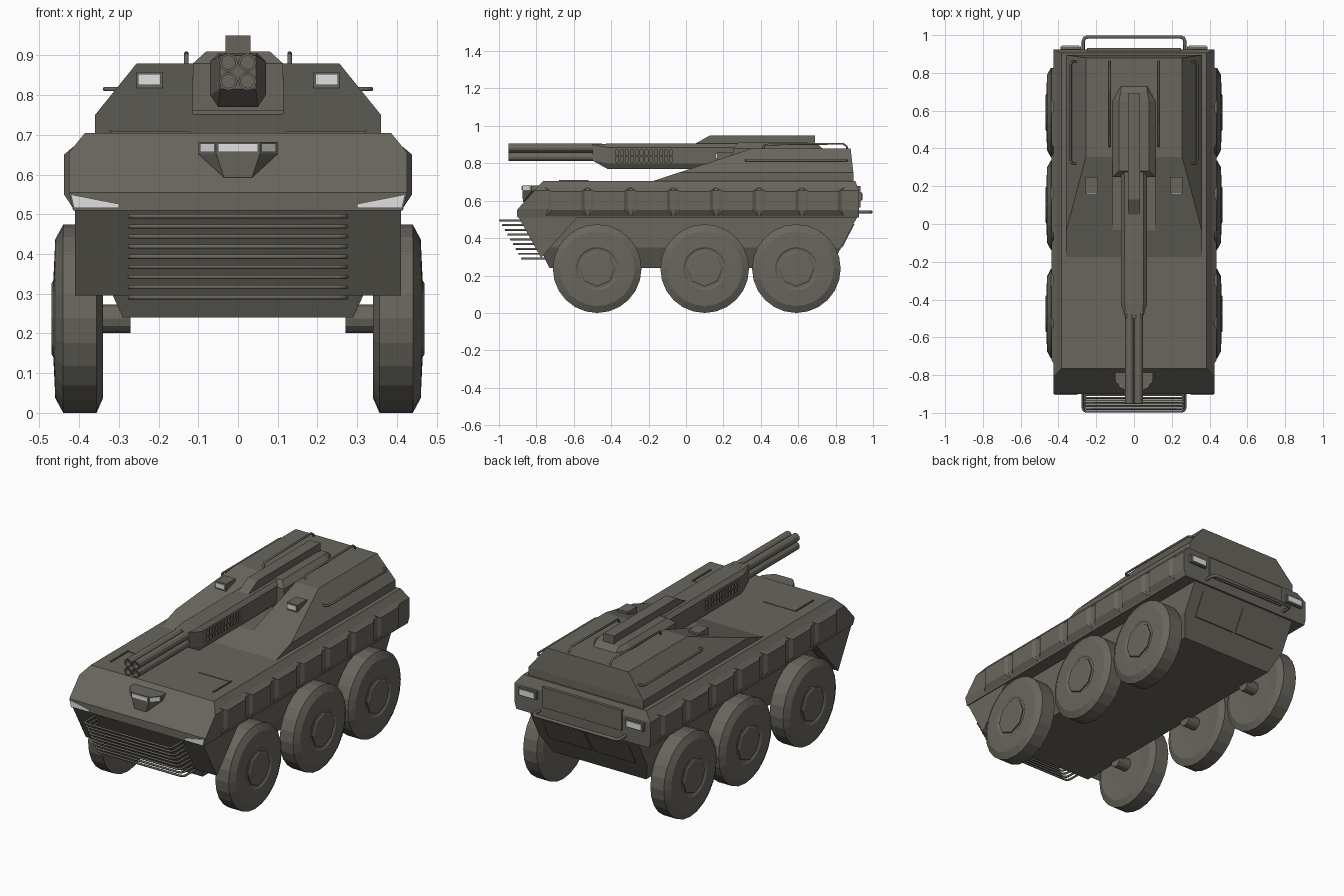
import bpy, bmesh, math
from mathutils import Vector

if "Cube" in bpy.data.objects:
    bpy.data.objects.remove(bpy.data.objects["Cube"], do_unlink=True)


def material(name, rgb):
    m = bpy.data.materials.new(name)
    m.use_nodes = True
    m.diffuse_color = (*rgb, 1)
    m.node_tree.nodes["Principled BSDF"].inputs["Base Color"].default_value = (*rgb, 1)
    return m


ARMOUR = material("olive grey armour", (0.14, 0.132, 0.11))
LAMP = material("white lamp", (0.75, 0.75, 0.75))


def finish(name, bm, mat):
    bmesh.ops.recalc_face_normals(bm, faces=bm.faces)
    me = bpy.data.meshes.new(name)
    bm.to_mesh(me)
    bm.free()
    me.materials.append(mat)
    ob = bpy.data.objects.new(name, me)
    bpy.context.collection.objects.link(ob)
    return ob


def solid(name, pts, mat=ARMOUR, mirror=True):
    """Convex solid around points, mirrored across x when asked."""
    bm = bmesh.new()
    both = list(pts) + ([(-x, y, z) for x, y, z in pts] if mirror else [])
    for p in sorted(set(both)):
        bm.verts.new(p)
    res = bmesh.ops.convex_hull(bm, input=bm.verts)
    junk = [v for v in res["geom_interior"] if isinstance(v, bmesh.types.BMVert)]
    bmesh.ops.delete(bm, geom=junk, context="VERTS")
    bmesh.ops.dissolve_limit(bm, angle_limit=0.01, verts=bm.verts, edges=bm.edges)
    return finish(name, bm, mat)


def corners(x, y, z):
    return [(a, b, c) for a in x for b in y for c in z]


def extrude_x(half, profile):
    return [(half, y, z) for y, z in profile]


def pair(name, pts, mat=ARMOUR):
    for side, s in (("left", 1), ("right", -1)):
        solid(f"{side}_{name}", [(s * x, y, z) for x, y, z in pts], mat, False)


def turned(name, rings, centre, axis="x", sides=24):
    """Rings of (position along axis, radius), capped at both ends."""
    bm = bmesh.new()
    loops = []
    for d, r in rings:
        loop = []
        for i in range(sides):
            a = math.tau * i / sides
            u, w = r * math.sin(a), r * math.cos(a)
            off = Vector((d, u, w)) if axis == "x" else Vector((u, d, w))
            loop.append(bm.verts.new(Vector(centre) + off))
        loops.append(loop)
    for a, b in zip(loops, loops[1:]):
        for i in range(sides):
            j = (i + 1) % sides
            bm.faces.new((a[i], a[j], b[j], b[i]))
    bm.faces.new(loops[0])
    bm.faces.new(loops[-1])
    return finish(name, bm, ARMOUR)


def tube(name, pts, radius):
    cu = bpy.data.curves.new(name, "CURVE")
    cu.dimensions = "3D"
    cu.bevel_depth, cu.bevel_resolution, cu.use_fill_caps = radius, 1, True
    sp = cu.splines.new("POLY")
    sp.points.add(len(pts) - 1)
    for p, co in zip(sp.points, pts):
        p.co = (*co, 1)
    cu.materials.append(ARMOUR)
    bpy.context.collection.objects.link(bpy.data.objects.new(name, cu))


def u_bar(name, half, y0, y1, z, radius):
    c = 0.02 if y1 > y0 else -0.02
    k = [(half, y0), (half, y1 - c), (half - 0.006, y1 - c * 0.3), (half - 0.02, y1)]
    tube(name, [(x, y, z) for x, y in k] + [(-x, y, z) for x, y in reversed(k)], radius)


def cut(target, cutter):
    mod = target.modifiers.new("cut", "BOOLEAN")
    mod.operation, mod.solver, mod.object = "DIFFERENCE", "EXACT", cutter
    bpy.context.view_layer.objects.active = target
    bpy.ops.object.modifier_apply(modifier=mod.name)
    bpy.data.objects.remove(cutter, do_unlink=True)


# Upper hull
solid("upper_hull", extrude_x(0.415, [(-0.9, 0.51), (0.925, 0.51)])
      + extrude_x(0.426, [(-0.9, 0.555), (0.925, 0.55), (0.925, 0.655), (-0.81, 0.655)])
      + extrude_x(0.385, [(-0.765, 0.705), (0.905, 0.705)]))

# Bevelled armour panels along the hull sides
for i in range(7):
    y = -0.64 + 0.229 * i
    pair(f"side_panel_{i + 1}", corners([0.415], [y - 0.113, y + 0.113], [0.515, 0.67])
         + corners([0.438], [y - 0.08, y + 0.08], [0.55, 0.65]))

# Lower hull, front wedge and rear doors
solid("lower_hull", extrude_x(0.34, [(-0.86, 0.512), (0.915, 0.512), (0.83, 0.35), (-0.78, 0.35)])
      + extrude_x(0.29, [(-0.73, 0.24), (0.77, 0.24)]))
solid("front_wedge", extrude_x(0.41, [(-0.895, 0.512), (-0.775, 0.295), (-0.74, 0.36), (-0.58, 0.512)]))
pair("rear_door", [(x, y + d, z) for x in (0.008, 0.27)
                   for y, z in ((0.895, 0.475), (0.83, 0.35)) for d in (-0.02, 0.006)])

# Radiator bars stepping back down the nose
for i in range(9):
    z = 0.495 - 0.0255 * i
    u_bar(f"grille_bar_{i + 1}", 0.272, -0.8 + 0.01 * i, -0.993 + 0.0145 * i, z, 0.006)
u_bar("rear_bumper", 0.268, 0.9, 0.99, 0.54, 0.009)

# Rear panel and tail lamps
solid("rear_panel", corners([0.25], [0.91, 0.932], [0.565, 0.68]))
pair("tail_lamp_box", corners([0.28, 0.39], [0.91, 0.94], [0.6, 0.645]))
pair("tail_lamp", corners([0.29, 0.38], [0.939, 0.945], [0.607, 0.638]), LAMP)

# Nose lamp housing and lamps
rim = [(0.1, -0.77), (0.1, -0.825), (0.055, -0.875)]
solid("nose_lamp_housing", [(x, y, z) for x, y in rim for z in (0.652, 0.682)]
      + [(0.035, -0.872, 0.592), (0.035, -0.82, 0.592)])
solid("nose_lamp_centre", corners([0.05], [-0.88, -0.874], [0.657, 0.678]), LAMP)
pair("nose_lamp_side", [(x, y + d, z) for x, y in ((0.06, -0.874), (0.096, -0.834))
                        for d in (0, 0.006) for z in (0.657, 0.678)], LAMP)

# Corner marker lamps
pair("corner_marker", [(x, y, z) for y in (-0.904, -0.898) for x, z in
                       ((0.421, 0.55), (0.413, 0.516), (0.3, 0.516), (0.3, 0.526))], LAMP)

# Deck hatch edges
pair("deck_strip", corners([0.318, 0.325], [-0.68, -0.52], [0.7, 0.711]))
pair("deck_cross_strip", corners([0.12, 0.32], [-0.526, -0.52], [0.7, 0.708]))

# Wheels with octagonal hubs and axles
tyre = [(0.345, 0.12), (0.34, 0.2), (0.356, 0.237), (0.44, 0.237), (0.46, 0.2), (0.464, 0.115), (0.458, 0.105)]
for i, y in enumerate((-0.475, 0.1, 0.59)):
    for side, s in (("left", 1), ("right", -1)):
        c = (0, y, 0.237)
        tag = f"{side}_{i + 1}"
        turned("wheel_" + tag, [(s * d, r) for d, r in tyre], c)
        turned("hub_" + tag, [(s * d, r) for d, r in ((0.44, 0.098), (0.464, 0.098), (0.469, 0.09))], c, sides=8)
        turned("axle_" + tag, [(s * 0.27, 0.036), (s * 0.36, 0.036)], c, sides=12)

# Turret with a slot for the gun
turret = solid("turret", extrude_x(0.36, [(-0.19, 0.7), (-0.04, 0.75), (0.895, 0.75), (0.895, 0.7)])
               + extrude_x(0.255, [(0.355, 0.88), (0.88, 0.88)]))
cut(turret, solid("slot_cutter", corners([0.113], [-0.3, 0.32], [0.752, 1])))

# Gun fairing and ridge
solid("gun_fairing", extrude_x(0.113, [(0.25, 0.76), (0.25, 0.88), (0.65, 0.88), (0.65, 0.76)])
      + extrude_x(0.08, [(0.28, 0.91), (0.65, 0.91)]) + extrude_x(0.07, [(0.735, 0.875), (0.7, 0.905)]))
solid("gun_ridge", extrude_x(0.032, [(0.04, 0.9), (0.13, 0.95), (0.69, 0.95), (0.69, 0.89)]))

# Gun body with cooling slots
gun = solid("gun_body", corners([0.045], [-0.5], [0.815, 0.9])
            + [(x, y, z) for y in (-0.42, 0.3)
               for x, z in ((0.05, 0.905), (0.07, 0.885), (0.07, 0.8), (0.05, 0.77))])
for i in range(12):
    y = -0.375 + 0.026 * i
    for z in (0.808, 0.842):
        for s in (1, -1):
            cut(gun, solid("vent_cutter", corners([s * 0.055, s * 0.1], [y, y + 0.015], [z, z + 0.028]),
                           mirror=False))

# Four barrels with open muzzles
for i, (x, z) in enumerate([(a, b) for a in (-0.024, 0.024) for b in (0.835, 0.882)]):
    turned(f"barrel_{i + 1}", [(-0.45, 0.023), (-0.95, 0.023), (-0.95, 0.017), (-0.92, 0.017)],
           (x, 0, z), "y", 12)

# Turret lamps
pair("turret_lamp_box", corners([0.19, 0.256], [0.165, 0.25], [0.81, 0.858]))
pair("turret_lamp", corners([0.195, 0.252], [0.159, 0.166], [0.826, 0.853]), LAMP)

# Hand rails on the roof and sides of the turret
for side, s in (("left", 1), ("right", -1)):
    tube(side + "_roof_rail", [(s * 0.13, y, z) for y, z in
                               ((0.41, 0.875), (0.42, 0.9), (0.84, 0.905), (0.86, 0.89), (0.86, 0.87))], 0.006)
    tube(side + "_side_rail", [(s * x, y, 0.815) for x, y in
                               ((0.29, 0.32), (0.325, 0.32), (0.335, 0.335), (0.335, 0.845),
                                (0.325, 0.86), (0.29, 0.86))], 0.006)
